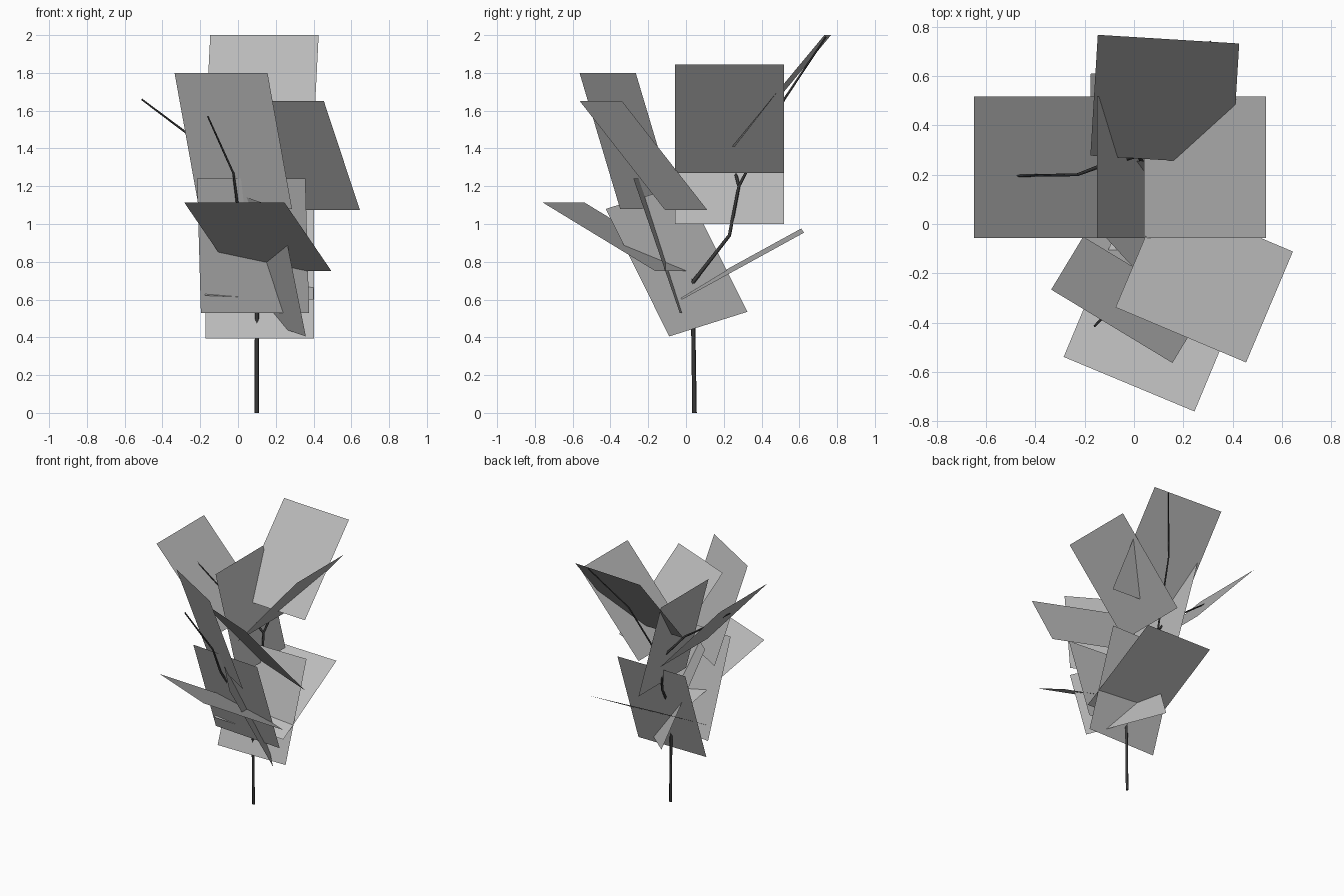
import bpy
import bmesh
from math import radians
from mathutils import Vector, Matrix

old = bpy.data.objects.get("Cube")
if old:
    bpy.data.objects.remove(old, do_unlink=True)


def make_material(name, color):
    mat = bpy.data.materials.new(name)
    mat.use_nodes = True
    mat.diffuse_color = color
    mat.node_tree.nodes["Principled BSDF"].inputs["Base Color"].default_value = color
    return mat


leaf_gray = make_material("leaf gray", (0.5, 0.5, 0.5, 1))
stem_dark = make_material("stem dark gray", (0.04, 0.04, 0.04, 1))

LEAF_WIDTH = 0.575


def make_leaf(name, base, tip, roll=0):
    """Flat rectangular leaf from base midpoint to tip midpoint, rolled about its length."""
    base, tip = Vector(base), Vector(tip)
    along = (tip - base).normalized()
    side = along.cross(Vector((0, 0, 1))).normalized()
    side = Matrix.Rotation(radians(roll), 3, along) @ side * LEAF_WIDTH / 2
    bm = bmesh.new()
    corners = (base - side, base + side, tip + side, tip - side)
    bm.faces.new([bm.verts.new(corner) for corner in corners])
    mesh = bpy.data.meshes.new(name)
    bm.to_mesh(mesh)
    bm.free()
    mesh.materials.append(leaf_gray)
    obj = bpy.data.objects.new(name, mesh)
    bpy.context.collection.objects.link(obj)
    return obj


def make_stem(name, points, thickness, end_scale):
    """Square-sided tapering tube along a bent path."""
    curve = bpy.data.curves.new(name, "CURVE")
    curve.dimensions = "3D"
    curve.bevel_depth = thickness
    curve.bevel_resolution = 0
    curve.use_fill_caps = True
    spline = curve.splines.new("POLY")
    spline.points.add(len(points) - 1)
    for i, (target, place) in enumerate(zip(spline.points, points)):
        target.co = (*place, 1)
        target.radius = 1 + (end_scale - 1) * i / (len(points) - 1)
    curve.materials.append(stem_dark)
    obj = bpy.data.objects.new(name, curve)
    bpy.context.collection.objects.link(obj)
    return obj


# Upper leaves
make_leaf("upper_back_leaf", (0.11, 0.26, 1.41), (0.14, 0.75, 2.0))
make_leaf("upper_right_leaf", (-0.14, 0.23, 1.27), (-0.65, 0.23, 1.83))
make_leaf("upper_left_leaf", (0.04, 0.23, 1.27), (0.535, 0.23, 1.845))
make_leaf("upper_steep_leaf", (0.04, 0.23, 1.0), (-0.15, 0.23, 1.73))
make_leaf("upper_front_leaf", (0.04, -0.2, 1.08), (-0.09, -0.415, 1.8))
make_leaf("upper_front_left_leaf", (0.38, 0, 1.075), (0.19, -0.45, 1.65))

# Lower leaves
make_leaf("lower_front_leaf", (0.23, -0.05, 0.75), (-0.02, -0.65, 1.115))
make_leaf("lower_steep_front_leaf", (0.09, -0.01, 0.53), (0.07, -0.255, 1.24))
make_leaf("lower_steep_back_leaf", (0.115, 0, 0.395), (0.115, 0.255, 1.11))
make_leaf("lower_flat_back_leaf", (0.113, -0.03, 0.61), (0.11, 0.617, 0.965), 2.5)
make_leaf("lower_side_leaf", (0.17, 0.118, 0.47), (0.035, -0.218, 1.145), -28.6)

# Stem and its branches
fork = (0.1, 0.035, 0.69)
bend = (0.02, 0.28, 1.2)
make_stem("main_stem", [(0.1, 0.045, 0), fork], 0.012, 0.9)
make_stem("back_branch",
          [fork, (0.04, 0.23, 0.94), bend, (0.12, 0.52, 1.66), (0.31, 0.74, 1.99)], 0.011, 0.45)
make_stem("right_branch",
          [bend, (-0.15, 0.23, 1.4), (-0.23, 0.2, 1.45), (-0.51, 0.195, 1.66)], 0.009, 0.5)
make_stem("front_branch",
          [fork, (0.06, -0.05, 0.8), (0, -0.21, 1.08), (-0.025, -0.27, 1.27),
           (-0.16, -0.415, 1.57)], 0.011, 0.45)
